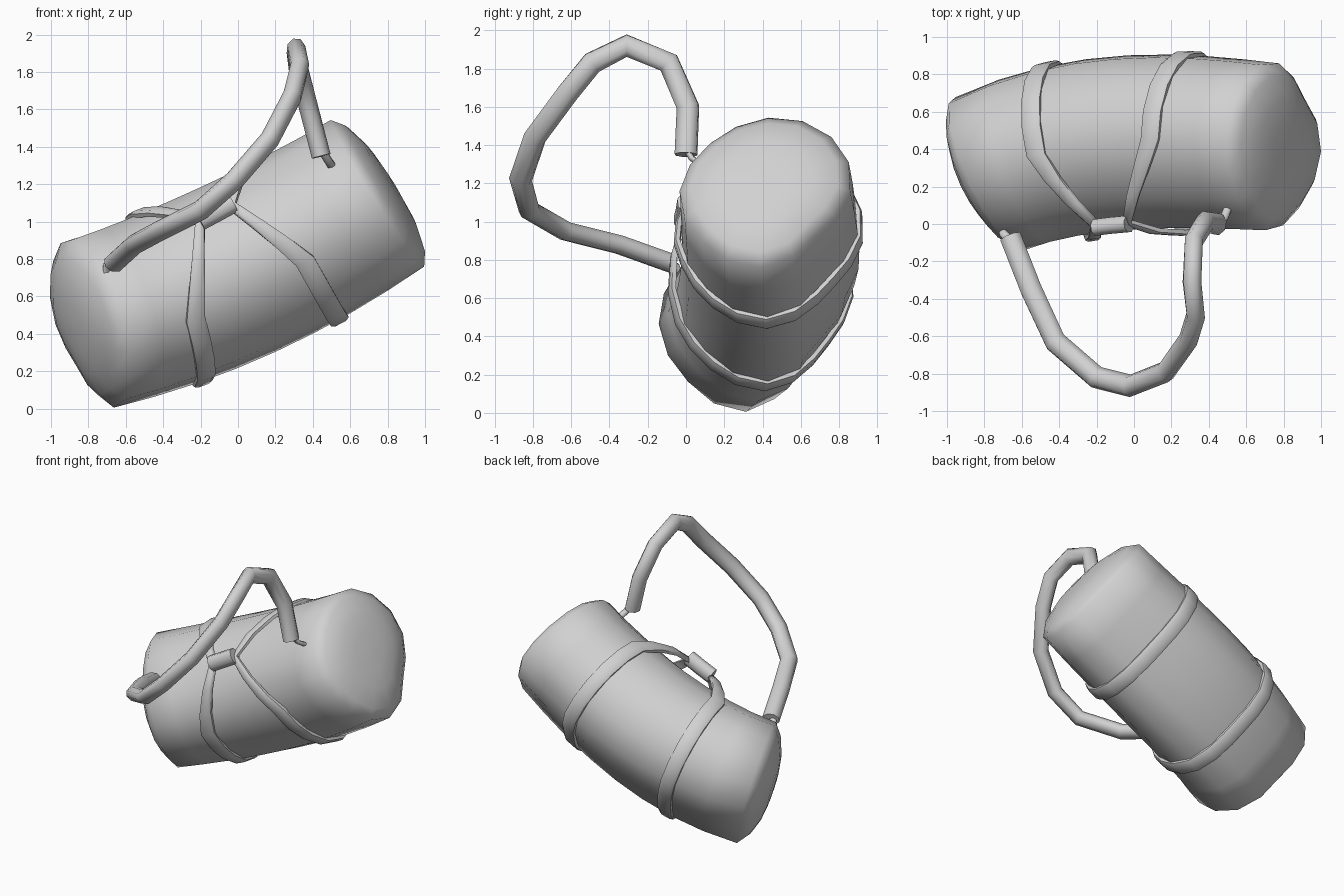
import bpy, bmesh, math
from mathutils import Vector

if "Cube" in bpy.data.objects:
    bpy.data.objects.remove(bpy.data.objects["Cube"])

fabric = bpy.data.materials.new("grey_fabric")
fabric.diffuse_color = (0.64, 0.64, 0.64, 1)
fabric.use_nodes = True
fabric.node_tree.nodes["Principled BSDF"].inputs["Base Color"].default_value = fabric.diffuse_color

# Curved centre line of the bag: end points and end directions
P0, P1 = Vector((-0.775, 0.265, 0.465)), Vector((0.74, 0.41, 1.16))
T0, T1 = Vector((0.87, 0.38, 0.25)).normalized(), Vector((0.84, -0.07, 0.54)).normalized()
LENGTH = 1.7
# Slumped cross-section: radius every 22.5 degrees, from the front over the top
SECTION = [0.445, 0.43, 0.42, 0.432, 0.455, 0.47, 0.475, 0.47,
           0.45, 0.41, 0.39, 0.44, 0.475, 0.465, 0.442, 0.445]
SIDES = len(SECTION)


def axis(t):
    """Centre, direction, front and up vectors at t along the bag."""
    m0, m1 = T0 * LENGTH, T1 * LENGTH
    c = ((2*t**3 - 3*t**2 + 1) * P0 + (t**3 - 2*t**2 + t) * m0
         + (3*t**2 - 2*t**3) * P1 + (t**3 - t**2) * m1)
    d = ((6*t*t - 6*t) * (P0 - P1) + (3*t*t - 4*t + 1) * m0 + (3*t*t - 2*t) * m1).normalized()
    front = d.cross(Vector((0, 0, 1))).normalized()
    return c, d, front, front.cross(d).normalized()


def swell(t):
    return 1 + 0.04 * math.sin(math.pi * t)


def section(angle):
    """Radius of the cross-section at any angle."""
    k = (angle / (2 * math.pi) * SIDES) % SIDES
    i = int(k)
    return SECTION[i % SIDES] * (1 - k + i) + SECTION[(i + 1) % SIDES] * (k - i)


def loft(name, rings, closed=False, angle=60):
    """Skin a list of point rings into a smooth-shaded object."""
    bm = bmesh.new()
    loops = [[bm.verts.new(p) for p in r] for r in rings]
    n = len(loops[0])
    pairs = list(zip(loops, loops[1:]))
    if closed:
        pairs.append((loops[-1], loops[0]))
    for a, b in pairs:
        for i in range(n):
            j = (i + 1) % n
            bm.faces.new((a[i], a[j], b[j], b[i]))
    if not closed:
        bm.faces.new(loops[0][::-1])
        bm.faces.new(loops[-1])
    bmesh.ops.recalc_face_normals(bm, faces=bm.faces)
    mesh = bpy.data.meshes.new(name)
    bm.to_mesh(mesh)
    bm.free()
    mesh.materials.append(fabric)
    ob = bpy.data.objects.new(name, mesh)
    bpy.context.collection.objects.link(ob)
    bpy.ops.object.select_all(action='DESELECT')
    ob.select_set(True)
    bpy.context.view_layer.objects.active = ob
    bpy.ops.object.shade_smooth_by_angle(angle=math.radians(angle))
    return ob


def tube(name, points, ru, rv, n, side=(0, 0, 1)):
    """Sweep an ellipse along a path, carrying the side vector along."""
    pts = [Vector(p) for p in points]
    u = Vector(side)
    rings = []
    for i, p in enumerate(pts):
        d = (pts[min(i + 1, len(pts) - 1)] - pts[max(i - 1, 0)]).normalized()
        u = (u - d * u.dot(d)).normalized()
        v = d.cross(u)
        rings.append([p + u * ru * math.cos(2*math.pi*(k + 0.5)/n) + v * rv * math.sin(2*math.pi*(k + 0.5)/n)
                      for k in range(n)])
    return loft(name, rings, angle=80)


# Bag body with domed ends
def bag_ring(t, scale, out=0.0):
    c, d, f, u = axis(t)
    ring = []
    for i, r in enumerate(SECTION):
        a = 2 * math.pi * i / SIDES
        ring.append(c + d * out + (f * math.cos(a) + u * math.sin(a)) * r * scale)
    return ring


left_dome = [(0.04, 0.125), (0.3, 0.12), (0.56, 0.102), (0.82, 0.06)]
right_dome = [(0.86, 0.048), (0.56, 0.085), (0.3, 0.095), (0.04, 0.098)]
body = [bag_ring(0, s, -o) for s, o in left_dome]
body += [bag_ring(k / 8, swell(k / 8)) for k in range(9)]
body += [bag_ring(1, s, o) for s, o in right_dome]
loft("bag_body", body, angle=80)

# Carry straps: bands round the bag, drawn together at the grip
GRIP_ANGLE = math.radians(37)


def carry_strap(name, t_band, t_grip):
    rings = []
    n = 20
    for k in range(n):
        turn = 2 * math.pi * k / n
        away = min(turn, 2 * math.pi - turn)
        w = max(0, 1 - away / math.radians(55)) ** 1.25
        t = t_band + (t_grip - t_band) * w
        c, d, f, u = axis(t)
        a = GRIP_ANGLE + turn
        out = f * math.cos(a) + u * math.sin(a)
        r = section(a) * swell(t) + 0.002
        r += (0.53 - r) * w
        half = 0.053 * (1 - 0.5 * w)
        rings.append([c + out * (r + h) + d * s * half
                      for h, s in ((-0.01, -1), (0.012, -1), (0.022, -0.6),
                                   (0.022, 0.6), (0.012, 1), (-0.01, 1))])
    loft(name, rings, closed=True, angle=50)


carry_strap("left_carry_strap", 0.272, 0.43)
carry_strap("right_carry_strap", 0.708, 0.565)

# Grip wrapped around both straps
grip = []
for t in (0.43, 0.5, 0.575):
    c, d, f, u = axis(t)
    grip.append(c + (f * math.cos(GRIP_ANGLE) + u * math.sin(GRIP_ANGLE)) * 0.545)
tube("grip_wrap", grip, 0.058, 0.048, 8)

# Shoulder strap arching out in front
shoulder = [(-0.66, -0.07, 0.78), (-0.55, -0.35, 0.88), (-0.42, -0.63, 0.95), (-0.20, -0.82, 1.06),
            (-0.02, -0.865, 1.22), (0.17, -0.79, 1.44), (0.29, -0.62, 1.67), (0.33, -0.49, 1.83),
            (0.31, -0.31, 1.92), (0.32, -0.09, 1.83), (0.38, 0.01, 1.60), (0.445, 0.0, 1.35)]
tube("shoulder_strap", shoulder, 0.052, 0.062, 8)

# Clips joining the shoulder strap to the bag
tube("left_clip", [(-0.65, -0.1, 0.79), (-0.70, -0.05, 0.77), (-0.70, -0.03, 0.71)], 0.024, 0.016, 6, (1, 0, 0))
tube("right_clip", [(0.45, 0.0, 1.38), (0.48, 0.03, 1.33), (0.50, 0.08, 1.30)], 0.024, 0.016, 6, (1, 0, 0))
